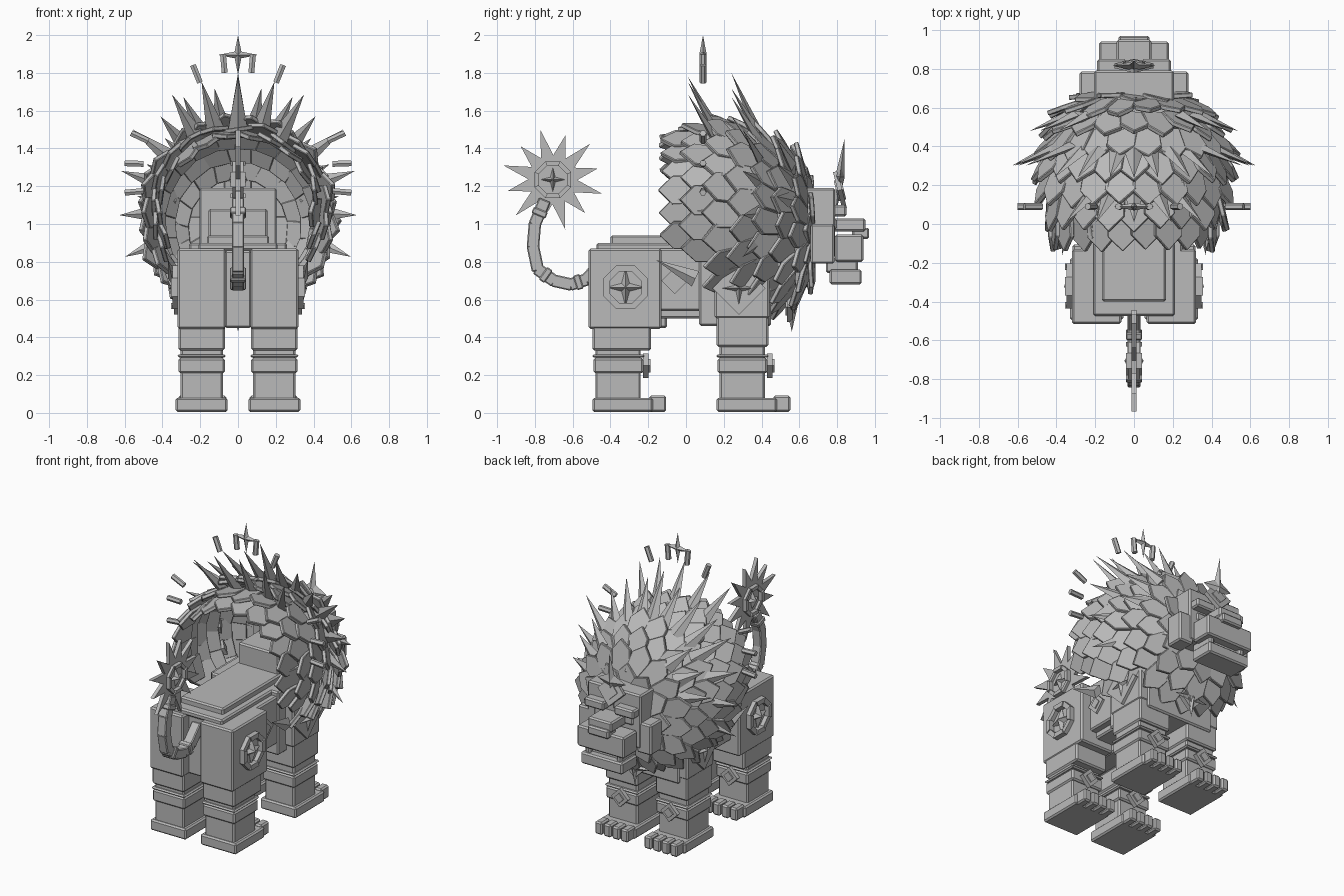
import bpy, bmesh, math, random
from mathutils import Vector, Matrix

if "Cube" in bpy.data.objects:
    bpy.data.objects.remove(bpy.data.objects["Cube"])

random.seed(4)
stone = bpy.data.materials.new("stone_grey")
stone.diffuse_color = (0.49, 0.49, 0.49, 1)
stone.use_nodes = True
stone.node_tree.nodes["Principled BSDF"].inputs["Base Color"].default_value = stone.diffuse_color
X, Y, Z = Vector((1, 0, 0)), Vector((0, 1, 0)), Vector((0, 0, 1))


def finish(name, bm, bevel=0):
    bmesh.ops.recalc_face_normals(bm, faces=bm.faces)
    me = bpy.data.meshes.new(name)
    bm.to_mesh(me)
    bm.free()
    ob = bpy.data.objects.new(name, me)
    bpy.context.collection.objects.link(ob)
    me.materials.append(stone)
    if bevel:
        m = ob.modifiers.new("bevel", 'BEVEL')
        m.width = bevel
        m.segments = 1
    return ob


def box(name, x0, x1, y0, y1, z0, z1, bevel=0.01):
    bm = bmesh.new()
    mat = Matrix.Translation(((x0 + x1) / 2, (y0 + y1) / 2, (z0 + z1) / 2)) @ \
        Matrix.Diagonal((x1 - x0, y1 - y0, z1 - z0, 1))
    bmesh.ops.create_cube(bm, size=1, matrix=mat)
    return finish(name, bm, bevel)


def prism(bm, pts, o, u, v, n, t):
    """Extrude a 2D outline lying in the u-v plane at o to thickness t along n."""
    lo, hi = [[bm.verts.new(o + u * a + v * b + n * (t * s)) for a, b in pts] for s in (-.5, .5)]
    k = len(pts)
    bm.faces.new(lo)
    bm.faces.new(hi)
    for i in range(k):
        bm.faces.new((lo[i], lo[(i + 1) % k], hi[(i + 1) % k], hi[i]))


def star(bm, o, u, v, n, t, pts, ro, ri, stretch=1):
    """Faceted star with a raised centre on both sides."""
    ring = []
    for i in range(pts * 2):
        r, a = (ri if i % 2 else ro), math.pi * i / pts
        ring.append(bm.verts.new(o + u * (r * math.sin(a)) + v * (r * math.cos(a) * stretch)))
    for s in (-.5, .5):
        c = bm.verts.new(o + n * (t * s))
        for i in range(pts * 2):
            bm.faces.new((ring[i], ring[(i + 1) % (pts * 2)], c))


def ring(bm, o, u, v, n, t, ro, ri, k=8):
    """Flat polygonal ring made of k segments of alternating thickness."""
    for i in range(k):
        a, b = 2 * math.pi * (i + .5) / k, 2 * math.pi * (i + 1.5) / k
        prism(bm, [(r * math.cos(w), r * math.sin(w)) for r, w in ((ro, a), (ro, b), (ri, b), (ri, a))],
              o, u, v, n, t * (1 if i % 2 else 0.75))


def spike(bm, base, tip, w, flat, side):
    """Four-sided blade from base to tip."""
    d = (tip - base).normalized()
    n = d.cross(side).normalized()
    vs = [bm.verts.new(base + side * a + n * b) for a, b in ((-w, 0), (0, -flat), (w, 0), (0, flat))]
    top = bm.verts.new(tip)
    bm.faces.new(vs)
    for i in range(4):
        bm.faces.new((vs[i], vs[(i + 1) % 4], top))


def diamond(bm, o, u, v, n, t, r):
    prism(bm, [(0, r), (r, 0), (0, -r), (-r, 0)], o, u, v, n, t)
    prism(bm, [(0, r * .55), (r * .55, 0), (0, -r * .55), (-r * .55, 0)], o, u, v, n, t * 1.6)


# Trunk, back plates and neck
box("trunk", -.25, .25, -.40, .30, .54, .87)
box("belly", -.20, .20, -.35, .35, .50, .56)
box("hip_core", -.07, .07, -.45, -.10, .45, .86)
box("chest", -.26, .26, .07, .45, .46, .90)
box("back_plate_lower", -.21, .21, -.475, .30, .86, .90)
box("back_plate_upper", -.165, .165, -.40, .35, .89, .94)
box("neck", -.155, .155, .22, .55, .90, 1.08)
for s in (-1, 1):
    bm = bmesh.new()
    diamond(bm, Vector((s * .255, -.06, .70)), Y, Z, X, .02, .07)
    finish("flank_diamond", bm)

# Legs
for s in (-1, 1):
    for label, y in (("rear", -.485), ("front", .172)):
        def part(n, a, b, y0, y1, z0, z1):
            box(label + n, min(s * a, s * b), max(s * a, s * b), y + y0, y + y1, z0, z1)
        if label == "rear":
            part("_thigh", .065, .32, -.03, .355, .445, .87)
            part("_knee", .07, .315, -.01, .30, .33, .46)
        else:
            part("_shoulder", .065, .32, -.02, .27, .50, .86)
            part("_knee", .07, .315, -.01, .265, .35, .52)
        part("_shin", .08, .305, .005, .245, .07, .36)
        part("_ankle_band", .07, .315, -.005, .26, .21, .29)
        part("_ankle_trim", .065, .32, -.012, .267, .293, .31)
        part("_foot", .055, .33, -.01, .31, .005, .08)
        for i in range(4):
            x = .062 + i * .066
            part("_toe", x, x + .056, .29, .38, .005, .092)
        bm = bmesh.new()
        diamond(bm, Vector((s * .19, y + .272, .25)), X, Z, Y, .03, .065)
        finish(label + "_ankle_diamond", bm)
    # Hip medallion and shoulder star
    bm = bmesh.new()
    o = Vector((s * .325, -.32, .665))
    ring(bm, o, Y, Z, X, .06, .125, .09)
    star(bm, o, Y, Z, X, .07, 4, .10, .03)
    finish("hip_medallion", bm)
    bm = bmesh.new()
    o = Vector((s * .325, .28, .66))
    prism(bm, [(0, .14), (.14, 0), (0, -.14), (-.14, 0)], o, Y, Z, X, .03)
    star(bm, o, Y, Z, X, .08, 4, .14, .035)
    finish("shoulder_star", bm)

# Head and face
box("head", -.205, .205, .45, .79, .82, 1.19)
for s in (-1, 1):
    def side(n, a, b, *r):
        box(n, min(s * a, s * b), max(s * a, s * b), *r)
    side("cheek", .17, .28, .66, .785, .79, 1.0)
    side("brow", .04, .19, .77, .85, 1.04, 1.10)
    side("eye", .07, .15, .78, .80, .97, 1.03)
    side("fang", .10, .14, .86, .91, .75, .81)
box("face_bridge", -.09, .09, .77, .95, .96, 1.03)
box("muzzle", -.18, .18, .79, .94, .80, .945)
box("nose", -.08, .08, .88, .97, .92, .98)
box("mouth", -.14, .14, .74, .88, .74, .82)
box("jaw", -.16, .16, .76, .93, .68, .76)
bm = bmesh.new()
v = Vector((0, .12, 1)).normalized()
star(bm, Vector((0, .815, 1.25)), X, v, X.cross(v), .05, 4, .11, .035, 1.85)
v = Vector((0, -.25, 1)).normalized()
diamond(bm, Vector((0, .815, 1.18)), X, v, X.cross(v), .025, .10)
finish("forehead_star", bm)
bm = bmesh.new()
star(bm, Vector((0, .56, .56)), X, Z, Y, .06, 4, .13, .035)
diamond(bm, Vector((0, .55, .56)), X, Z, Y, .03, .08)
finish("chest_star", bm)

# Mane: rows of pointed plates (y, radius, tilt, count) sweeping back from the face
rows = [(.665, .16, 78, 12), (.63, .28, 64, 17), (.56, .35, 50, 20), (.47, .40, 38, 22),
        (.37, .43, 27, 22), (.26, .445, 15, 22), (.15, .44, 2, 22), (.045, .42, -11, 22)]


def centre_z(y):
    return 1.06 - .09 * max(0, (y - .3) / .35)


bm = bmesh.new()
for j, (y, r, tilt, n) in enumerate(rows):
    for i in range(n):
        a = 2 * math.pi * (i + .5 * (j % 2)) / n
        R = Vector((math.sin(a), 0, math.cos(a)))
        p = Vector((0, y, centre_z(y))) + R * r
        if p.z < .94 - .88 * y:
            continue
        t = math.radians(tilt + random.uniform(-3, 13))
        D = -Y * math.cos(t) + R * math.sin(t)
        T = Matrix.Rotation(random.uniform(-.16, .16), 3, D) @ Y.cross(R)
        w = math.pi * r / n * (1.12 if j else 1.5) + .01
        L = random.uniform(.175, .195)
        prism(bm, [(-w, -.02), (w, -.02), (w, L - w), (0, L), (-w, L - w)], p, T, D, T.cross(D), .025)
finish("mane_plates", bm, .004)

# Mane spikes
bm = bmesh.new()


def mane_spike(deg, y0, r0, y1, r1, w=.052):
    for s in ((-1, 1) if deg else (1,)):
        a = math.radians(deg * s)
        R = Vector((math.sin(a), 0, math.cos(a)))
        c = Z * 1.08
        spike(bm, c + R * r0 + Y * y0, c + R * r1 + Y * y1, w, .025, Y.cross(R))


for d in (0, 16, 30):
    mane_spike(d, .16, .42, .01, .70)
for d, r in ((0, .72), (11, .65), (26, .66), (40, .64)):
    mane_spike(d, .38, .41, .24, r)
for d, r in ((53, .70), (72, .65), (93, .63), (113, .65)):
    mane_spike(d, .40, .41, .30, r)
for d in (46, 64, 83):
    mane_spike(d, .56, .34, .48, .54)
for s in (-1, 1):
    spike(bm, Vector((s * .34, .05, .71)), Vector((s * .37, -.16, .81)), .03, .045, X)
finish("mane_spikes", bm)

# Floating crown of rods and star
bm = bmesh.new()
for s in (-1, 1):
    for x, z, ang in ((.075, 1.85, 5), (.22, 1.795, 22), (.55, 1.32, 88), (.52, 1.46, 65), (.55, 1.17, 95)):
        m = Matrix.Translation((s * x, .09, z)) @ Matrix.Rotation(math.radians(ang * s), 4, 'Y')
        bmesh.ops.create_cone(bm, cap_ends=True, segments=6, radius1=.018, radius2=.018, depth=.10, matrix=m)
finish("crown_rods", bm)
bm = bmesh.new()
star(bm, Vector((0, .09, 1.895)), X, Z, Y, .04, 4, .105, .025)
finish("crown_star", bm)

# Tail with sun tip
path = [(-.44, .80), (-.53, .705), (-.61, .68), (-.70, .70), (-.785, .76), (-.81, .88), (-.80, 1.0), (-.75, 1.12)]
bm = bmesh.new()
for i, ((ya, za), (yb, zb)) in enumerate(zip(path, path[1:])):
    a, b = Vector((0, ya, za)), Vector((0, yb, zb))
    d = (b - a).normalized()
    n = X.cross(d)
    h, L, w = .033, (b - a).length / 2 + .008, .066
    prism(bm, [(-h, -L), (h, -L), (h, L), (-h, L)], (a + b) / 2, n, d, X, w)
    if i in (1, 3, 6):
        prism(bm, [(-.04, -.018), (.04, -.018), (.04, .018), (-.04, .018)], (a + b) / 2, n, d, X, .085)
finish("tail", bm, .006)
bm = bmesh.new()
o = Vector((0, -.705, 1.235))
pts = []
for i in range(24):
    r = .13 if i % 2 else (.272 if i % 4 == 0 else .245)
    a = math.radians(14 + 15 * i)
    pts.append((-r * math.sin(a), r * math.cos(a)))
prism(bm, pts, o, Y, Z, X, .025)
ring(bm, o, Y, Z, X, .08, .105, .08)
star(bm, o, Y, Z, X, .10, 4, .085, .025)
finish("tail_sun", bm)
